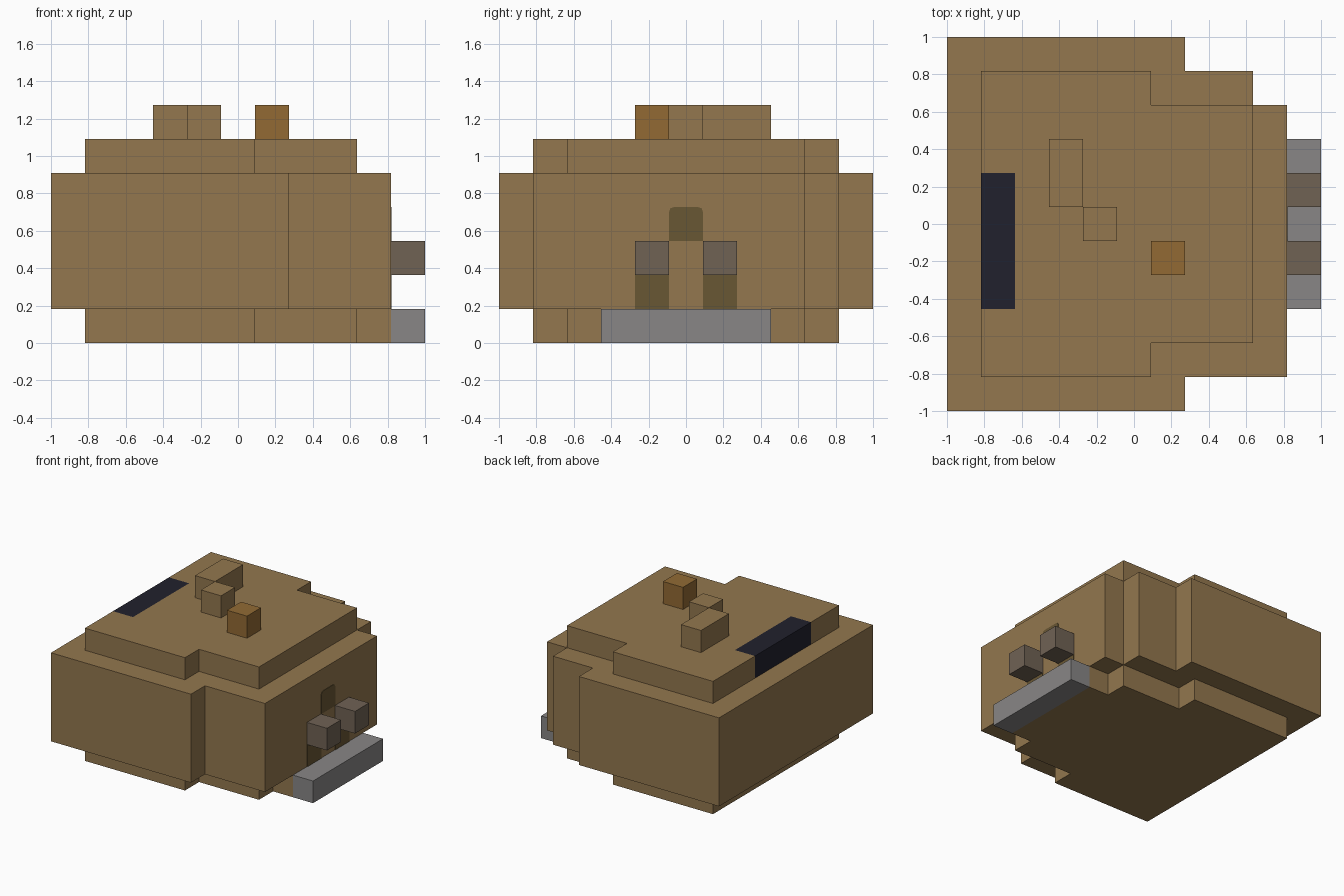
import bpy, bmesh

U = 2 / 11  # one block

cube = bpy.data.objects.get("Cube")
if cube:
    bpy.data.objects.remove(cube, do_unlink=True)


def material(name, *rgb):
    def linear(c):
        c /= 255
        return c / 12.92 if c <= 0.04045 else ((c + 0.055) / 1.055) ** 2.4
    col = (*[linear(c) for c in rgb], 1)
    m = bpy.data.materials.new(name)
    m.use_nodes = True
    m.diffuse_color = col
    m.node_tree.nodes["Principled BSDF"].inputs["Base Color"].default_value = col
    return m


tan = material("tan", 147, 119, 78)
ochre = material("ochre", 146, 106, 52)
navy = material("dark navy", 33, 33, 45)
grey = material("grey", 136, 134, 134)
taupe = material("taupe", 112, 98, 84)
olive = material("dark olive", 105, 87, 52)


def prism(name, outline, offset, mat):
    """Extrude a planar outline given in block units along offset."""
    bm = bmesh.new()
    face = bm.faces.new([bm.verts.new((x * U - 1, y * U - 1, z * U)) for x, y, z in outline])
    grown = bmesh.ops.extrude_face_region(bm, geom=[face])["geom"]
    verts = [g for g in grown if isinstance(g, bmesh.types.BMVert)]
    bmesh.ops.translate(bm, verts=verts, vec=[c * U for c in offset])
    bmesh.ops.recalc_face_normals(bm, faces=bm.faces)
    mesh = bpy.data.meshes.new(name)
    bm.to_mesh(mesh)
    bm.free()
    mesh.materials.append(mat)
    ob = bpy.data.objects.new(name, mesh)
    bpy.context.collection.objects.link(ob)


def slab(name, outline, z0, z1, mat):
    prism(name, [(x, y, z0) for x, y in outline], (0, 0, z1 - z0), mat)


def block(name, x, y, z, mat):
    slab(name, [(x[0], y[0]), (x[1], y[0]), (x[1], y[1]), (x[0], y[1])], *z, mat)


# Stepped body layers
slab("body_base", [(1, 1), (6, 1), (6, 2), (9, 2), (9, 3), (10, 3), (10, 8),
                   (9, 8), (9, 9), (6, 9), (6, 10), (1, 10)], 0, 1, tan)
slab("body_middle", [(0, 0), (7, 0), (7, 1), (10, 1), (10, 9), (9, 9), (9, 10),
                     (7, 10), (7, 11), (0, 11)], 1, 5, tan)
slab("body_top", [(1, 1), (6, 1), (6, 2), (9, 2), (9, 9), (6, 9), (6, 10), (1, 10),
                  (1, 7), (2, 7), (2, 3), (1, 3)], 5, 6, tan)
block("dark_strip", (1, 2), (3, 7), (5, 6), navy)

# Lumps on the top
block("long_lump", (3, 4), (6, 8), (6, 7), tan)
block("small_lump", (4, 5), (5, 6), (6, 7), tan)
block("ochre_lump", (6, 7), (4, 5), (6, 7), ochre)

# Ledge, hoods and painted openings on the +x side
block("ledge", (10, 11), (3, 8), (0, 1), grey)
for side, y in (("front", 4), ("back", 6)):
    block(side + "_hood", (10, 11), (y, y + 1), (2, 3), taupe)
    block(side + "_opening", (10, 10.02), (y, y + 1), (1, 2), olive)
arch = [(5, 3), (6, 3), (6, 3.85), (5.96, 3.96), (5.85, 4), (5.15, 4), (5.04, 3.96), (5, 3.85)]
prism("upper_opening", [(10, y, z) for y, z in arch], (0.02, 0, 0), olive)
